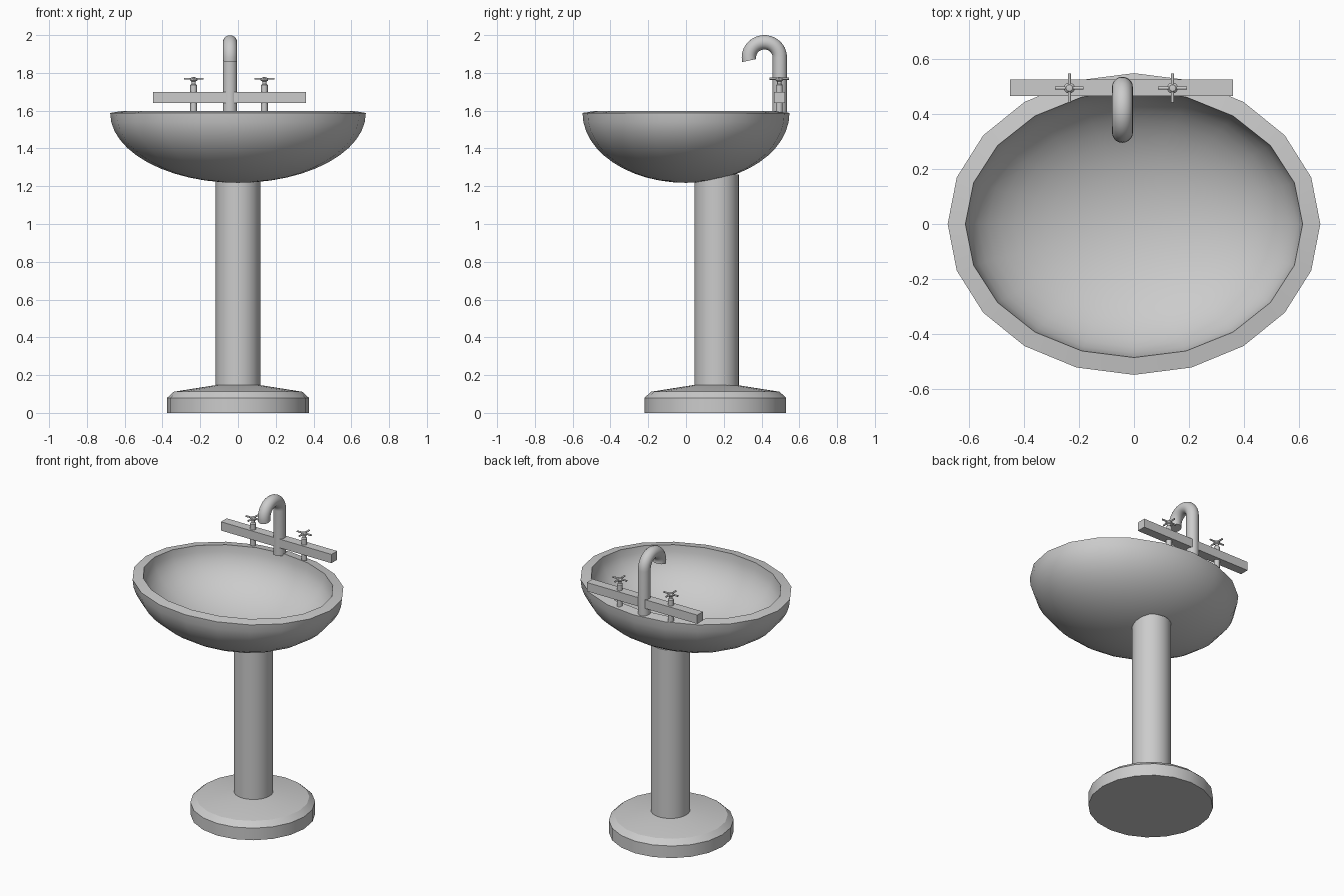
import bpy, bmesh
from math import sin, cos, pi, radians
from mathutils import Matrix, Vector

if "Cube" in bpy.data.objects:
    bpy.data.objects.remove(bpy.data.objects["Cube"])


def finish(name, bm, angle=28):
    bmesh.ops.recalc_face_normals(bm, faces=bm.faces)
    me = bpy.data.meshes.new(name)
    bm.to_mesh(me)
    bm.free()
    me.polygons.foreach_set("use_smooth", [True] * len(me.polygons))
    me.set_sharp_from_angle(angle=radians(angle))
    ob = bpy.data.objects.new(name, me)
    bpy.context.collection.objects.link(ob)
    return ob


def lathe(name, profile, loc, sides=20, sx=1.0, sy=1.0):
    """Revolve (radius, z) points; a zero radius becomes a pole."""
    bm = bmesh.new()
    rings = []
    for r, z in profile:
        n = 1 if r < 1e-6 else sides
        rings.append([bm.verts.new((loc[0] + sx * r * cos(2 * pi * i / sides),
                                    loc[1] + sy * r * sin(2 * pi * i / sides),
                                    loc[2] + z)) for i in range(n)])
    for a, b in zip(rings, rings[1:]):
        for i in range(sides):
            j = (i + 1) % sides
            quad = [a[i % len(a)], a[j % len(a)], b[j % len(b)], b[i % len(b)]]
            bm.faces.new(list(dict.fromkeys(quad)))
    return finish(name, bm)


# Foot and column
lathe("pedestal_foot", [(0, 0), (0.375, 0), (0.375, 0.08), (0.34, 0.112),
                        (0.118, 0.147), (0, 0.147)], (0, 0.155, 0), 20)
lathe("pedestal_column", [(0, 0.14), (0.118, 0.14), (0.118, 1.262), (0, 1.262)],
      (0, 0.163, 0), 24)

# Oval bowl: outer shell, sloped rim, inner shell
STEPS = 12
outer = [(sin(pi / 2 * i / STEPS), 1.588 - 0.37 * cos(pi / 2 * i / STEPS))
         for i in range(STEPS + 1)]
inner = [(0.905 * sin(pi / 2 * i / STEPS), 1.598 - 0.325 * cos(pi / 2 * i / STEPS))
         for i in range(STEPS, -1, -1)]
inner[-1] = (0, inner[-1][1])
# the inner rim is slightly narrower front to back than a pure scale
bowl = lathe("basin", outer + inner, (0, 0, 0), 20, 0.677, 0.548)
for v in bowl.data.vertices[1 + 20 * STEPS:]:
    v.co.y *= 0.485 / (0.905 * 0.548)

# Crossbar behind the bowl
bm = bmesh.new()
bmesh.ops.create_cube(bm, size=1, matrix=Matrix.Translation((-0.045, 0.495, 1.669))
                      @ Matrix.Diagonal((0.81, 0.06, 0.058, 1)))
finish("tap_crossbar", bm)

# Gooseneck spout
path = [(0.497, 1.585)] + [(0.415 + 0.082 * cos(radians(a)), 1.882 + 0.080 * sin(radians(a)))
                           for a in range(0, 193, 12)]
bm = bmesh.new()
rings = []
for k, (y, z) in enumerate(path):
    a = 0 if k == 0 else radians(12 * (k - 1))
    out = Vector((0, cos(a), sin(a)))
    rings.append([bm.verts.new(Vector((-0.042, y, z)) + 0.038 * (
        out * cos(2 * pi * i / 20) + Vector((1, 0, 0)) * sin(2 * pi * i / 20)))
        for i in range(20)])
for a, b in zip(rings, rings[1:]):
    for i in range(20):
        j = (i + 1) % 20
        bm.faces.new((a[i], a[j], b[j], b[i]))
bm.faces.new(rings[0])
bm.faces.new(rings[-1])
finish("spout", bm)

# Two valves with cross handles
for side, x in (("left", -0.235), ("right", 0.14)):
    lathe(side + "_valve", [(0, 0), (0.018, 0), (0.018, 0.145), (0.011, 0.152),
                            (0.011, 0.164), (0.02, 0.17), (0.02, 0.178),
                            (0.012, 0.186), (0, 0.188)], (x, 0.494, 1.59), 16)
    bm = bmesh.new()
    for axis in ("X", "Y"):
        bmesh.ops.create_cone(bm, cap_ends=True, segments=10, radius1=0.0055, radius2=0.0055,
                              depth=0.104, matrix=Matrix.Translation((x, 0.494, 1.769))
                              @ Matrix.Rotation(pi / 2, 4, axis))
    finish(side + "_cross_handle", bm, 40)
